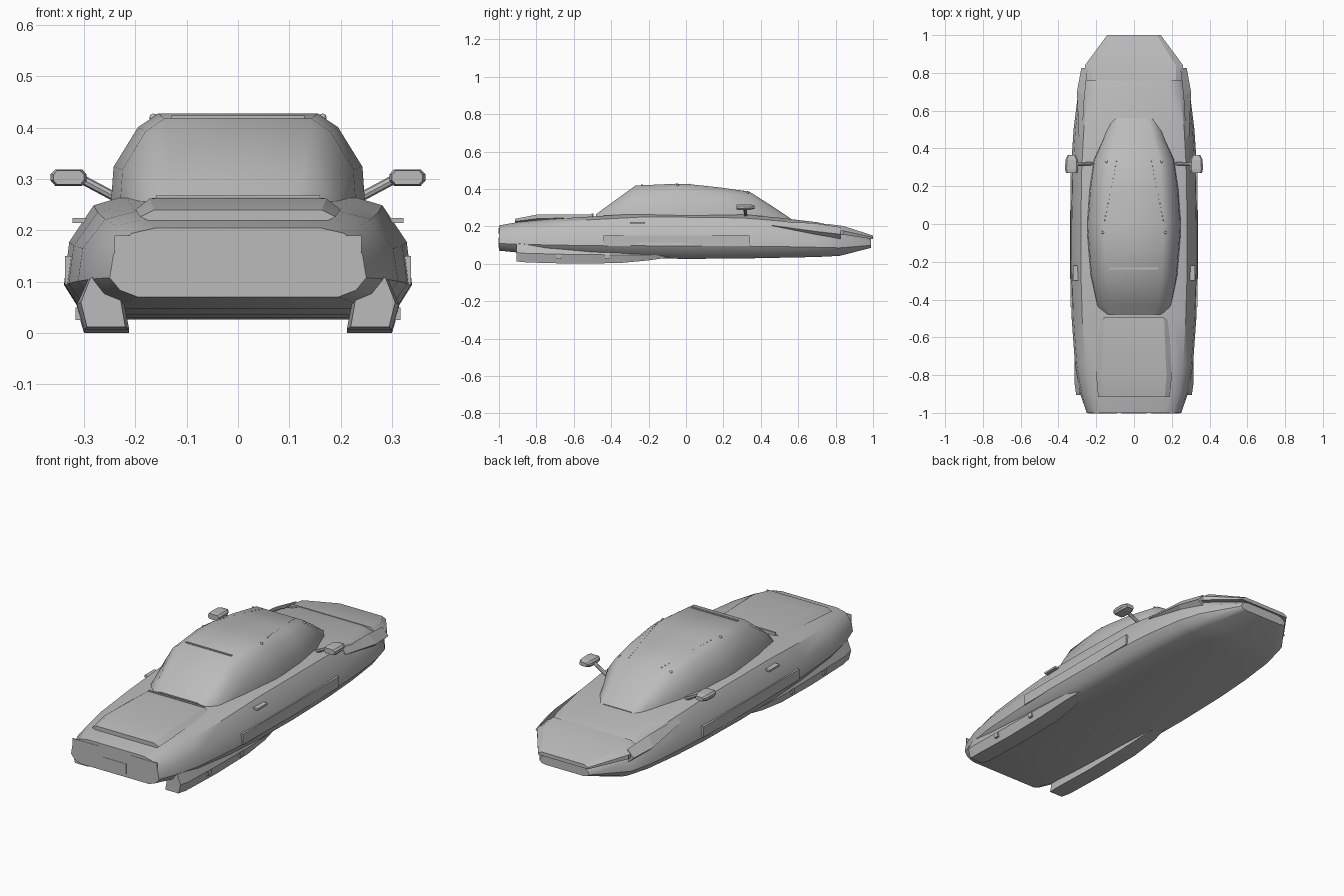
import bpy, bmesh, math
from mathutils import Vector

cube = bpy.data.objects.get("Cube")
if cube:
    bpy.data.objects.remove(cube, do_unlink=True)

grey = bpy.data.materials.new("plain grey")
grey.use_nodes = True
colour = (0.5, 0.5, 0.5, 1)
grey.diffuse_color = colour
grey.node_tree.nodes["Principled BSDF"].inputs["Base Color"].default_value = colour


def finish(name, bm, smooth=None, mirror=False):
    """Turn a bmesh into a named object, optionally mirrored across x."""
    bmesh.ops.recalc_face_normals(bm, faces=bm.faces)
    mesh = bpy.data.meshes.new(name)
    bm.to_mesh(mesh)
    bm.free()
    mesh.materials.append(grey)
    ob = bpy.data.objects.new(name, mesh)
    bpy.context.collection.objects.link(ob)
    if mirror:
        ob.modifiers.new("Mirror", 'MIRROR')
    if smooth:
        bpy.ops.object.select_all(action='DESELECT')
        ob.select_set(True)
        bpy.context.view_layer.objects.active = ob
        bpy.ops.object.shade_smooth_by_angle(angle=math.radians(smooth))
    return ob


def loft(name, rings, smooth=None, mirror=False):
    """Skin equal-length rings of points and cap both ends."""
    bm = bmesh.new()
    loops = [[bm.verts.new(p) for p in ring] for ring in rings]
    n = len(loops[0])
    for a, b in zip(loops, loops[1:]):
        for i in range(n):
            j = (i + 1) % n
            bm.faces.new((a[i], a[j], b[j], b[i]))
    bm.faces.new(loops[0])
    bm.faces.new(loops[-1])
    return finish(name, bm, smooth, mirror)


def ring(y, w, zb, zt, half):
    """Symmetric section: half lists (x, z) fractions from bottom to top."""
    pts = [(x * w, y, zb + t * (zt - zb)) for x, t in half]
    return pts + [(-x, y, z) for x, y, z in reversed(pts)]


def box(name, lo, hi, mirror=False):
    bm = bmesh.new()
    bmesh.ops.create_cube(bm, size=1)
    for v in bm.verts:
        v.co = [a + (c + 0.5) * (b - a) for a, b, c in zip(lo, hi, v.co)]
    return finish(name, bm, mirror=mirror)


# Main hull, tail at -y and nose at +y
hull_half = [(0.78, 0), (0.92, 0.1), (1, 0.28), (0.97, 0.62),
             (0.83, 0.92), (0.64, 1)]
hull = [(-1, 0.25, 0.07, 0.205), (-0.9, 0.285, 0.06, 0.222),
        (-0.75, 0.312, 0.048, 0.237), (-0.5, 0.33, 0.036, 0.253),
        (-0.25, 0.339, 0.03, 0.268), (0, 0.339, 0.026, 0.268),
        (0.3, 0.333, 0.028, 0.264), (0.5, 0.32, 0.032, 0.246),
        (0.7, 0.295, 0.036, 0.222), (0.82, 0.262, 0.042, 0.196),
        (0.99, 0.14, 0.085, 0.132)]
loft("hull", [ring(*s, hull_half) for s in hull], 38)

# Thin lid overhanging the nose
lid_half = [(1, 0), (1, 0.45), (0.85, 1)]
lid = [(0.76, 0.262, 0.16, 0.212), (0.84, 0.26, 0.155, 0.202),
       (1, 0.142, 0.132, 0.151)]
loft("nose_lid", [ring(*s, lid_half) for s in lid], 30)

# Cabin, as sections at rising y
cabin_half = [(1, 0), (0.97, 0.5), (0.78, 0.87), (0.62, 1)]
cabin = [(-0.48, 0.165, 0.22, 0.265), (-0.43, 0.2, 0.22, 0.302),
         (-0.27, 0.232, 0.22, 0.418), (-0.05, 0.25, 0.22, 0.428),
         (0.02, 0.249, 0.22, 0.425), (0.18, 0.238, 0.22, 0.408),
         (0.34, 0.215, 0.22, 0.385), (0.45, 0.165, 0.21, 0.315),
         (0.56, 0.125, 0.2, 0.242)]
loft("cabin", [ring(*s, cabin_half) for s in cabin], 38)

# Raised engine cover behind the cabin
cover_half = [(0.82, 0), (1, 0.55), (0.86, 1)]
cover = [(-0.915, 0.19, 0.21, 0.24), (-0.8, 0.2, 0.215, 0.262),
         (-0.5, 0.185, 0.23, 0.264)]
loft("engine_cover", [ring(*s, cover_half) for s in cover], 25)
box("cover_seam", (-0.16, -0.505, 0.25), (0.16, -0.495, 0.268))

# Underside pods, tapering forward into the hull
pod_section = [(0.212, 0), (0.3, 0), (0.314, 0.45), (0.292, 0.9),
               (0.275, 0.95), (0.225, 0.6)]
pods = []
for y, zb, zt, s in [(-0.905, 0.012, 0.118, 0.85), (-0.85, 0.007, 0.115, 1),
                     (-0.6, 0, 0.11, 1), (-0.35, 0.004, 0.1, 1),
                     (-0.2, 0.018, 0.08, 0.85), (-0.08, 0.035, 0.06, 0.4)]:
    pods.append([(0.263 + (x - 0.263) * s, y, zb + t * (zt - zb))
                 for x, t in pod_section])
loft("pod", pods, 25, mirror=True)
for y in (-0.68, -0.42):
    box("pod_bracket", (0.29, y - 0.012, 0.025), (0.317, y + 0.012, 0.05), True)

# Headlamp blades along the nose corners
blade = [[(0.275, 0.46, 0.225), (0.292, 0.46, 0.205), (0.285, 0.46, 0.2)],
         [(0.262, 0.68, 0.218), (0.302, 0.7, 0.172), (0.272, 0.7, 0.145)],
         [(0.245, 0.825, 0.196), (0.279, 0.825, 0.158), (0.25, 0.825, 0.13)]]
loft("headlamp_blade", blade, mirror=True)

# Side panel strips and door handles
box("side_panel", (0.31, -0.44, 0.095), (0.337, 0.34, 0.15), True)
box("door_handle", (0.29, -0.3, 0.214), (0.323, -0.22, 0.224), True)

# Mirrors: octagonal housing tapering forward, on a thin arm
housing = []
for y, s in [(0.27, 0.85), (0.29, 1), (0.34, 0.95), (0.365, 0.6)]:
    housing.append([(0.33 + s * dx * 0.035, y, 0.303 + s * dz * 0.016)
                    for dx, dz in [(-1, -0.4), (-0.75, -1), (0.75, -1), (1, -0.4),
                                   (1, 0.4), (0.75, 1), (-0.75, 1), (-1, 0.4)]])
loft("mirror_housing", housing, mirror=True)
bm = bmesh.new()
start, end = Vector((0.215, 0.32, 0.252)), Vector((0.305, 0.315, 0.3))
axis = end - start
bmesh.ops.create_cone(bm, cap_ends=True, segments=8, radius1=0.009,
                      radius2=0.009, depth=axis.length)
bmesh.ops.rotate(bm, verts=bm.verts, cent=(0, 0, 0),
                 matrix=axis.to_track_quat('Z', 'Y').to_matrix())
bmesh.ops.translate(bm, verts=bm.verts, vec=(start + end) / 2)
finish("mirror_arm", bm, 40, mirror=True)

# Tail lamps and rear plate
box("tail_lamp", (0.09, -1.002, 0.158), (0.241, -0.998, 0.19), True)
box("rear_plate", (-0.065, -1.002, 0.087), (0.065, -0.998, 0.139))


# Roof studs, marker lamps and rear roof edge
def stud(bm, x, y, z, r):
    made = bmesh.ops.create_uvsphere(bm, u_segments=8, v_segments=4, radius=r)
    bmesh.ops.translate(bm, verts=made["verts"], vec=(x, y, z))


bm = bmesh.new()
for i in range(15):
    t = i / 14
    stud(bm, 0.155 - 0.062 * t, 0.02 + 0.31 * t, 0.425 - 0.038 * t, 0.003)
stud(bm, 0.165, -0.045, 0.42, 0.008)
stud(bm, 0.145, 0.33, 0.377, 0.008)
finish("roof_studs", bm, 60, mirror=True)
box("roof_edge", (-0.13, -0.24, 0.41), (0.13, -0.23, 0.424))
